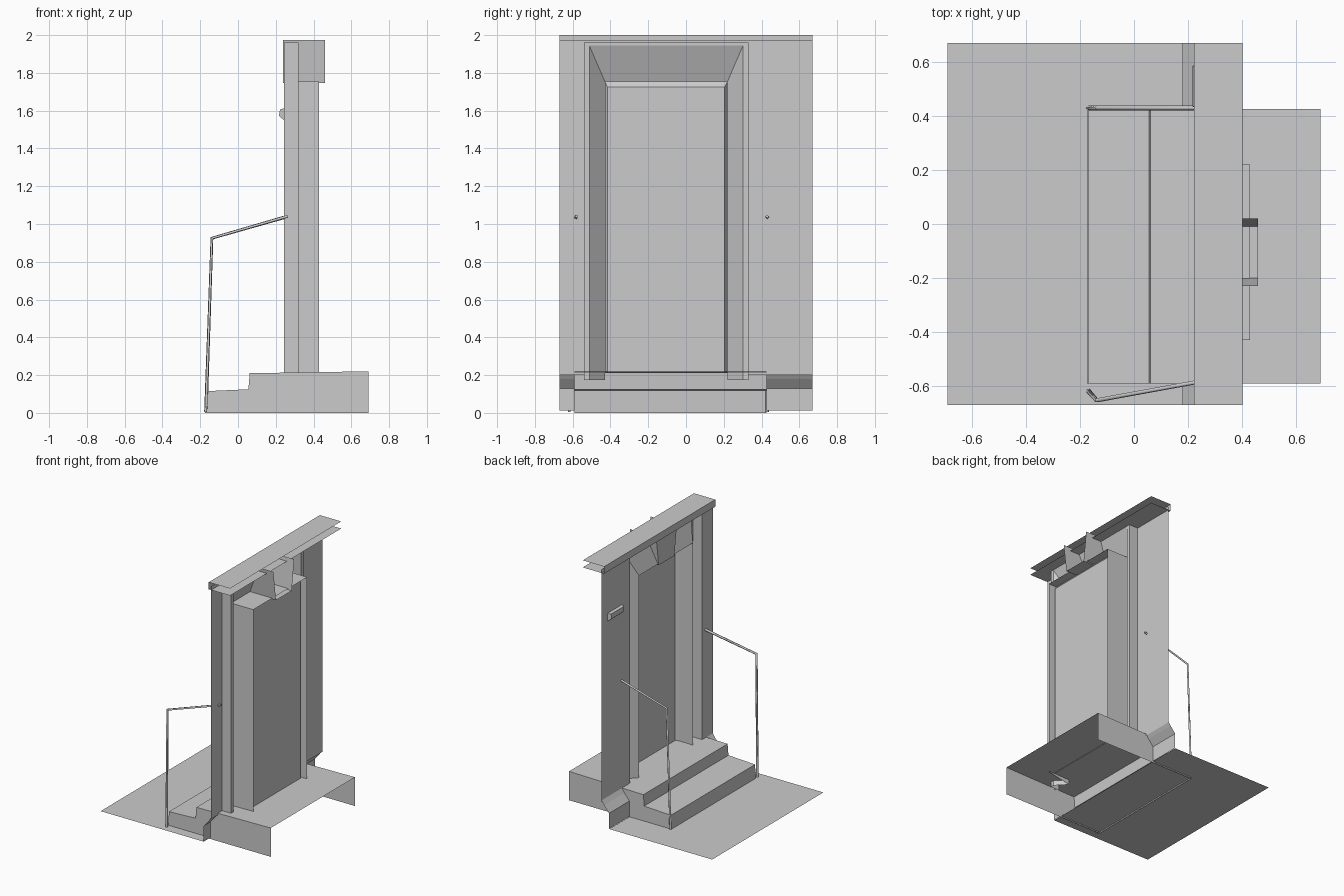
import bpy, bmesh

if "Cube" in bpy.data.objects:
    bpy.data.objects.remove(bpy.data.objects["Cube"])


def loft(name, rows, extra=()):
    """Skin quads between successive rows of points, plus optional extra polygons."""
    bm = bmesh.new()
    grid = [[bm.verts.new(p) for p in row] for row in rows]
    for a, b in zip(grid, grid[1:]):
        for i in range(len(a) - 1):
            bm.faces.new((a[i], a[i + 1], b[i + 1], b[i]))
    for poly in extra:
        bm.faces.new([bm.verts.new(p) for p in poly])
    bmesh.ops.remove_doubles(bm, verts=bm.verts, dist=0.0005)
    bmesh.ops.recalc_face_normals(bm, faces=bm.faces)
    me = bpy.data.meshes.new(name)
    bm.to_mesh(me)
    bm.free()
    ob = bpy.data.objects.new(name, me)
    bpy.context.collection.objects.link(ob)
    return ob


def sweep_y(name, profile, y0, y1, extra=()):
    """Run an x-z profile along y."""
    return loft(name, [[(x, y0, z) for x, z in profile],
                       [(x, y1, z) for x, z in profile]], extra)


L, R, TOP = -0.43, 0.22, 1.755      # door opening
WALL = 0.243                        # front plane of the wall


def arch(x, side, top, z0=0.175):
    """Upside-down U around the door opening, grown by side and top."""
    return [(x, L - side, z0), (x, L - side, TOP + top),
            (x, R + side, TOP + top), (x, R + side, z0)]


# pavement
loft("pavement", [[(-0.69, -0.67, 0.01), (0.18, -0.67, 0.01)],
                  [(-0.69, 0.67, 0.01), (0.18, 0.67, 0.01)]])

# two steps running into the floor, open below and behind
steps = [(-0.175, 0.0), (-0.17, 0.115), (0.055, 0.125), (0.062, 0.21), (0.69, 0.22)]
sides = []
for y in (-0.59, 0.425):
    sides.append([(x, y, z) for x, z in steps] + [(0.69, y, 0.0)])
sweep_y("steps", steps, -0.59, 0.425, sides)

# plinth on both sides of the steps
plinth = [(0.18, 0.012), (0.18, 0.13), (0.222, 0.18), (WALL, 0.212)]
for y0, y1 in ((-0.67, -0.59), (0.425, 0.67)):
    sweep_y("plinth", plinth, y0, y1)

# wall around the doorway
outer = [(WALL, -0.67, 0.2), (WALL, -0.67, 1.975), (WALL, 0.67, 1.975), (WALL, 0.67, 0.2)]
loft("wall", [outer, arch(WALL, 0.11, 0.205, 0.2)])

# splayed door surround: groove, sloped face and deep inner reveal
loft("door_surround", [arch(WALL, 0.11, 0.205), arch(0.32, 0.11, 0.205),
                       arch(0.32, 0.082, 0.19), arch(WALL, 0, 0), arch(0.43, 0, 0, 0.21)])

# door leaf with a sloped border
door_inner = arch(0.385, -0.015, -0.03, 0.21)
loft("door", [arch(0.36, 0, 0, 0.21), door_inner], [door_inner])

# keystone, open at the top and back
key = [(-0.23, 1.975), (-0.2, 1.747), (-0.01, 1.747), (0.02, 1.975)]
front = [(0.238, y, z) for y, z in key]
loft("keystone", [front, [(0.46, y, z) for y, z in key]], [front])

# cornice
sweep_y("cornice", [(0.402, 2.0), (0.222, 2.0), (0.222, 1.946), (0.402, 1.946)], -0.67, 0.67)

# chamfered wall plaque
ring_back = [(WALL, 0.42, 1.55), (WALL, 0.6, 1.55), (WALL, 0.6, 1.612), (WALL, 0.42, 1.612)]
ring_front = [(0.217, 0.435, 1.572), (0.217, 0.585, 1.572),
              (0.222, 0.585, 1.606), (0.222, 0.435, 1.606)]
loft("wall_plaque", [ring_back + ring_back[:1], ring_front + ring_front[:1]], [ring_front])

# thin square handrails
rails = {
    "handrail_left": [(-0.17, 0.43, 0.006), (-0.138, 0.43, 0.925), (0.262, 0.43, 1.04)],
    "handrail_right": [(-0.17, -0.617, 0.006), (-0.138, -0.653, 0.925), (0.262, -0.58, 1.04)],
}
for name, pts in rails.items():
    cu = bpy.data.curves.new(name, 'CURVE')
    cu.dimensions = '3D'
    cu.bevel_depth = 0.009
    cu.bevel_resolution = 0
    cu.use_fill_caps = True
    sp = cu.splines.new('POLY')
    sp.points.add(len(pts) - 1)
    for p, co in zip(sp.points, pts):
        p.co = (*co, 1)
    bpy.context.collection.objects.link(bpy.data.objects.new(name, cu))
